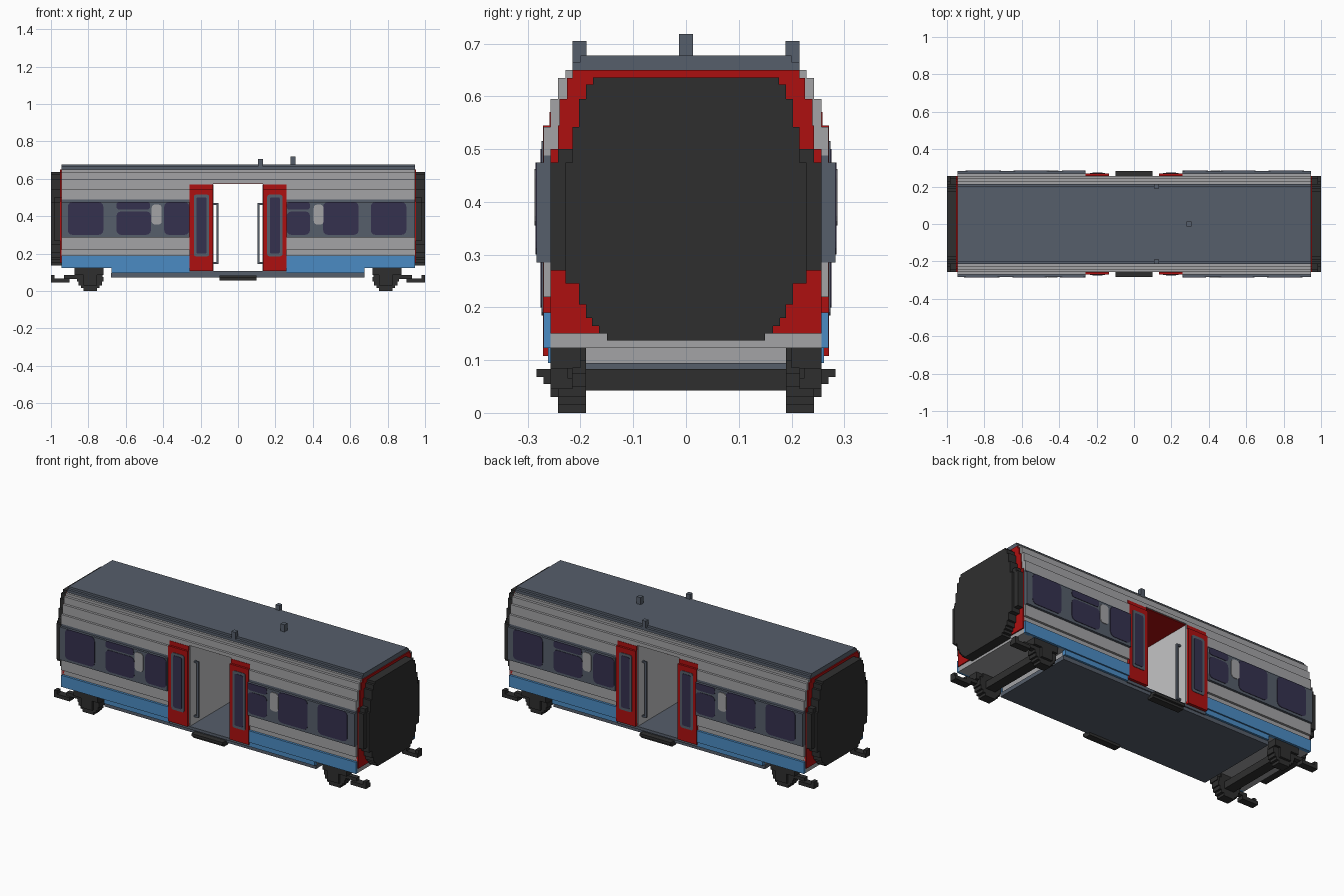
import bpy, bmesh, math

cube = bpy.data.objects.get("Cube")
if cube:
    bpy.data.objects.remove(cube, do_unlink=True)


def material(name, rgb):
    m = bpy.data.materials.new(name)
    m.use_nodes = True
    m.diffuse_color = (*rgb, 1)
    m.node_tree.nodes["Principled BSDF"].inputs["Base Color"].default_value = (*rgb, 1)
    return m


GREY = material("light grey", (0.37, 0.37, 0.38))
SLATE = material("slate", (0.093, 0.112, 0.145))
RED = material("red", (0.42, 0.005, 0.005))
BLUE = material("blue", (0.07, 0.26, 0.55))
NAVY = material("window navy", (0.036, 0.031, 0.078))
BLACK = material("rubber black", (0.028, 0.028, 0.028))
PALE = material("pale interior", (0.55, 0.55, 0.56))


def finish(name, bm, mat):
    bmesh.ops.recalc_face_normals(bm, faces=bm.faces)
    me = bpy.data.meshes.new(name)
    bm.to_mesh(me)
    bm.free()
    me.materials.append(mat)
    ob = bpy.data.objects.new(name, me)
    bpy.context.collection.objects.link(ob)
    return ob


def boxes(name, mat, items):
    """One object from boxes given as (x0, x1, y0, y1, z0, z1)."""
    bm = bmesh.new()
    for x0, x1, y0, y1, z0, z1 in items:
        vs = bmesh.ops.create_cube(bm, size=1)["verts"]
        for v in vs:
            v.co.x = x0 if v.co.x < 0 else x1
            v.co.y = y0 if v.co.y < 0 else y1
            v.co.z = z0 if v.co.z < 0 else z1
    return finish(name, bm, mat)


def both(items, axis):
    """Add the mirror images of boxes across x (0) or y (1)."""
    out = list(items)
    for b in items:
        c = list(b)
        c[2 * axis], c[2 * axis + 1] = -b[2 * axis + 1], -b[2 * axis]
        out.append(tuple(c))
    return out


def plates(name, mat, rects, y0, y1, r):
    """Rounded plates (x0, x1, z0, z1) standing on a side wall."""
    bm = bmesh.new()
    for x0, x1, z0, z1 in rects:
        pts = []
        for cx, cz, a in ((x1 - r, z1 - r, 0), (x0 + r, z1 - r, 90),
                          (x0 + r, z0 + r, 180), (x1 - r, z0 + r, 270)):
            for k in (0, 30, 60, 90):
                t = math.radians(a + k)
                pts.append((cx + r * math.cos(t), cz + r * math.sin(t)))
        face = bm.faces.new([bm.verts.new((x, y0, z)) for x, z in pts])
        ext = bmesh.ops.extrude_face_region(bm, geom=[face])["geom"]
        for v in ext:
            if isinstance(v, bmesh.types.BMVert):
                v.co.y = y1
    return finish(name, bm, mat)


END, DOOR0, DOOR1 = 0.945, 0.135, 0.258

# Stepped body shell, two cabins either side of the doorway
boxes("cabin_core", GREY, both([(DOOR0, END, -0.257, 0.257, 0.123, 0.57)], 0))
boxes("partition", PALE, both([(0.130, DOOR0, -0.25, 0.25, 0.105, 0.57)], 0))
side = [(DOOR1, END, 0.25, 0.270, 0.22, 0.285), (DOOR1, END, 0.25, 0.270, 0.488, 0.542)]
boxes("side_panels", GREY, both(both(side, 0), 1))
band = [(DOOR1, END, 0.25, 0.283, 0.285, 0.475), (DOOR1, END, 0.25, 0.270, 0.475, 0.488)]
boxes("window_band", SLATE, both(both(band, 0), 1))
lower = [(DOOR1, END, 0.25, 0.270, 0.123, 0.19), (DOOR1, 0.675, 0.24, 0.262, 0.095, 0.123)]
boxes("lower_stripe", BLUE, both(both(lower, 0), 1))
boxes("upper_shell", GREY, [
    (-END, END, -0.257, 0.257, 0.575, 0.595),
    (-END, END, -0.243, 0.243, 0.595, 0.635),
    (-END, END, -0.228, 0.228, 0.635, 0.650)]
    + both([(DOOR0, END, -0.257, 0.257, 0.56, 0.58)], 0))
boxes("vestibule_ceiling", RED, [(-DOOR0, DOOR0, -0.25, 0.25, 0.571, 0.578)])

# Roof and antennas
boxes("roof", SLATE, [(-END, END, -0.215, 0.215, 0.65, 0.665),
                      (-END, END, -0.200, 0.200, 0.665, 0.677)])
boxes("antennas", SLATE, [(0.108, 0.133, y - 0.013, y + 0.013, 0.66, 0.705) for y in (-0.202, 0.202)]
      + [(0.282, 0.307, -0.013, 0.013, 0.67, 0.718)])

# Underframe, vestibule floor and entry steps
boxes("underframe", SLATE, [(-0.68, 0.675, -0.25, 0.25, 0.072, 0.095),
                            (-DOOR1, DOOR1, -0.257, 0.257, 0.09, 0.106)])
boxes("subfloor", GREY, [(-0.675, 0.67, -0.24, 0.24, 0.09, 0.1),
                         *both([(0.2, 0.67, -0.24, 0.24, 0.095, 0.125)], 0)])
boxes("entry_step", BLACK, both([(-0.10, 0.10, 0.245, 0.283, 0.068, 0.083),
                                 (-0.10, 0.10, 0.230, 0.270, 0.055, 0.070)], 1))

# Sliding doors with framed windows
door = [(DOOR0, DOOR1, 0.24, 0.271, 0.108, 0.545), (DOOR0, DOOR1, 0.24, 0.259, 0.545, 0.57)]
boxes("doors", RED, both(both(door, 0), 1))
for s, label in ((-1, "front"), (1, "back")):
    plates("door_window_frame_" + label, SLATE,
           [(-0.236, -0.154, 0.185, 0.515), (0.156, 0.238, 0.185, 0.515)], s * 0.268, s * 0.274, 0.012)
    plates("door_window_" + label, NAVY,
           [(-0.222, -0.168, 0.20, 0.50), (0.170, 0.224, 0.20, 0.50)], s * 0.270, s * 0.276, 0.008)

    # Side windows; the back is the front turned half a circle
    def turn(rects):
        return rects if s < 0 else [(-b, -a, c, d) for a, b, c, d in rects]
    big = [(-0.91, -0.72, 0.30, 0.475), (-0.65, -0.465, 0.30, 0.425), (-0.395, -0.26, 0.30, 0.475),
           (0.26, 0.385, 0.30, 0.425), (0.455, 0.645, 0.30, 0.475), (0.71, 0.90, 0.30, 0.475)]
    vents = [(-0.65, -0.47, 0.435, 0.475), (0.26, 0.385, 0.435, 0.475)]
    plates("windows_" + label, NAVY, turn(big), s * 0.280, s * 0.2855, 0.025)
    plates("top_windows_" + label, NAVY, turn(vents), s * 0.280, s * 0.2855, 0.015)
    plates("side_display_" + label, GREY, turn([(-0.462, -0.408, 0.355, 0.462), (0.405, 0.458, 0.355, 0.462)]),
           s * 0.280, s * 0.287, 0.018)

# Handrails beside the doorway
rail = [(0.104, 0.114, 0.205, 0.215, 0.145, 0.47),
        (0.104, DOOR0, 0.205, 0.215, 0.145, 0.155), (0.104, DOOR0, 0.205, 0.215, 0.46, 0.47)]
boxes("handrails", SLATE, both(both(rail, 0), 1))

# Red end walls
red_steps = [(0.15, 0.50, 0.257), (0.50, 0.545, 0.243), (0.545, 0.595, 0.240),
             (0.595, 0.635, 0.226), (0.635, 0.650, 0.215)]
boxes("end_wall", RED, both([(0.93, 0.951, -w, w, a, b) for a, b, w in red_steps], 0))

# Gangway bellows: stepped octagon with a wider collar at mid height
bellow = [(0.137, 0.15, 0.15), (0.15, 0.165, 0.165), (0.165, 0.18, 0.178), (0.18, 0.205, 0.19),
          (0.205, 0.245, 0.203), (0.245, 0.475, 0.228), (0.475, 0.50, 0.215),
          (0.50, 0.542, 0.215), (0.542, 0.595, 0.203), (0.595, 0.622, 0.19), (0.622, 0.636, 0.176)]
collar = [(0.245, 0.27, 0.228), (0.27, 0.475, 0.257), (0.475, 0.50, 0.243)]
boxes("gangway_bellows", BLACK, both(
    [(0.945, 1.0, -w, w, a, b) for a, b, w in bellow]
    + [(0.945, 0.985, -w, w, a, b) for a, b, w in collar], 0))

# Bogies: stepped wheels, axle boxes, cross beam and end arms
wheel = [(0.0, 0.015, 0.035), (0.015, 0.03, 0.05), (0.03, 0.05, 0.062),
         (0.05, 0.075, 0.07), (0.075, 0.10, 0.066), (0.10, 0.123, 0.05)]
bogie = [(0.79 - w, 0.79 + w, 0.19, 0.243, a, b) for a, b, w in wheel]
bogie += [(0.755, 0.825, 0.19, 0.257, 0.03, 0.123), (0.72, 0.875, 0.20, 0.257, 0.085, 0.123),
          (0.85, 0.93, 0.215, 0.243, 0.065, 0.085), (0.90, 1.0, 0.215, 0.257, 0.045, 0.066),
          (0.98, 1.0, 0.225, 0.257, 0.055, 0.085)]
bogie = both(bogie, 1) + [(0.76, 0.82, -0.2, 0.2, 0.042, 0.083)]
boxes("bogies", BLACK, both(bogie, 0))
